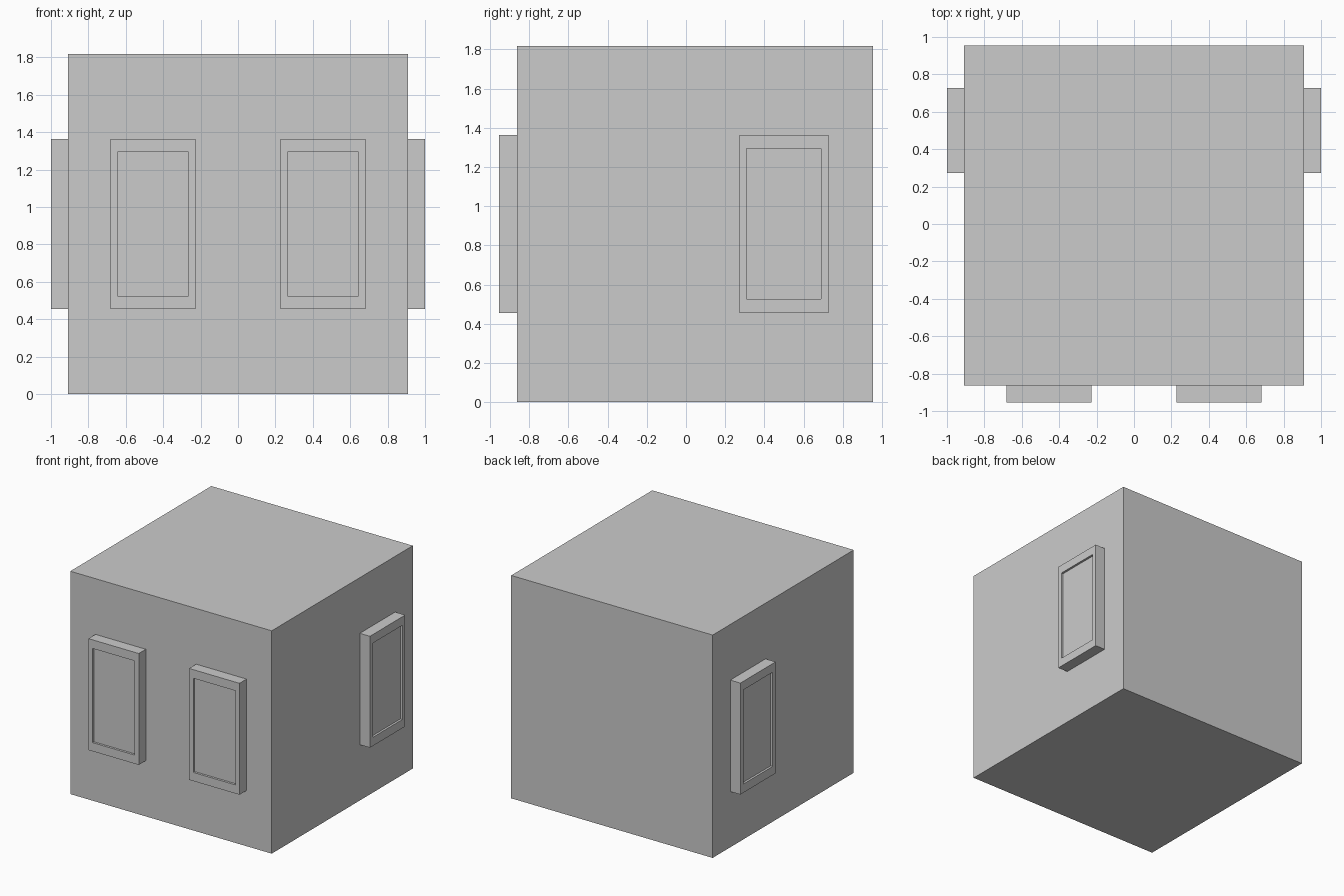
import bpy
import bmesh
from math import pi
from mathutils import Matrix, Vector

if "Cube" in bpy.data.objects:
    bpy.data.objects.remove(bpy.data.objects["Cube"])

U = 1 / 11            # building module
BODY = 20 * U         # cube edge
YC = U / 2            # body centre in y
RECESS = 0.018


def box(bm, size, centre):
    m = Matrix.Translation(centre) @ Matrix.Diagonal((*size, 1))
    bmesh.ops.create_cube(bm, size=1, matrix=m)


def finish(bm, name):
    me = bpy.data.meshes.new(name)
    bm.to_mesh(me)
    bm.free()
    ob = bpy.data.objects.new(name, me)
    bpy.context.collection.objects.link(ob)
    return ob


def window(name, loc, turn):
    """Slab facing -y with a shallow recessed pane, turned about z."""
    bm = bmesh.new()
    w, h = 5 * U, 10 * U
    box(bm, (w, U, h), (0, -U / 2, 0))
    bm.normal_update()
    front = min(bm.faces, key=lambda f: f.calc_center_median().y)
    # border: shrink an inset face to the pane size, then push it in
    bmesh.ops.inset_individual(bm, faces=[front], thickness=0.02)
    for v in front.verts:
        v.co.x = 0.19 if v.co.x > 0 else -0.19
        v.co.z = 0.384 if v.co.z > 0 else -0.384
    pane = bmesh.ops.extrude_discrete_faces(bm, faces=[front])["faces"][0]
    bmesh.ops.translate(bm, verts=pane.verts, vec=Vector((0, RECESS, 0)))
    ob = finish(bm, name)
    ob.location = loc
    ob.rotation_euler.z = turn


# main block
bm = bmesh.new()
box(bm, (BODY,) * 3, (0, YC, BODY / 2))
finish(bm, "building_body")

# two front windows and one on each side
for side, label in ((-1, "left"), (1, "right")):
    window(f"front_window_{label}", (side * 5 * U, YC - BODY / 2, BODY / 2), 0)
    window(f"side_window_{label}", (side * BODY / 2, YC + 5 * U, BODY / 2), side * pi / 2)
